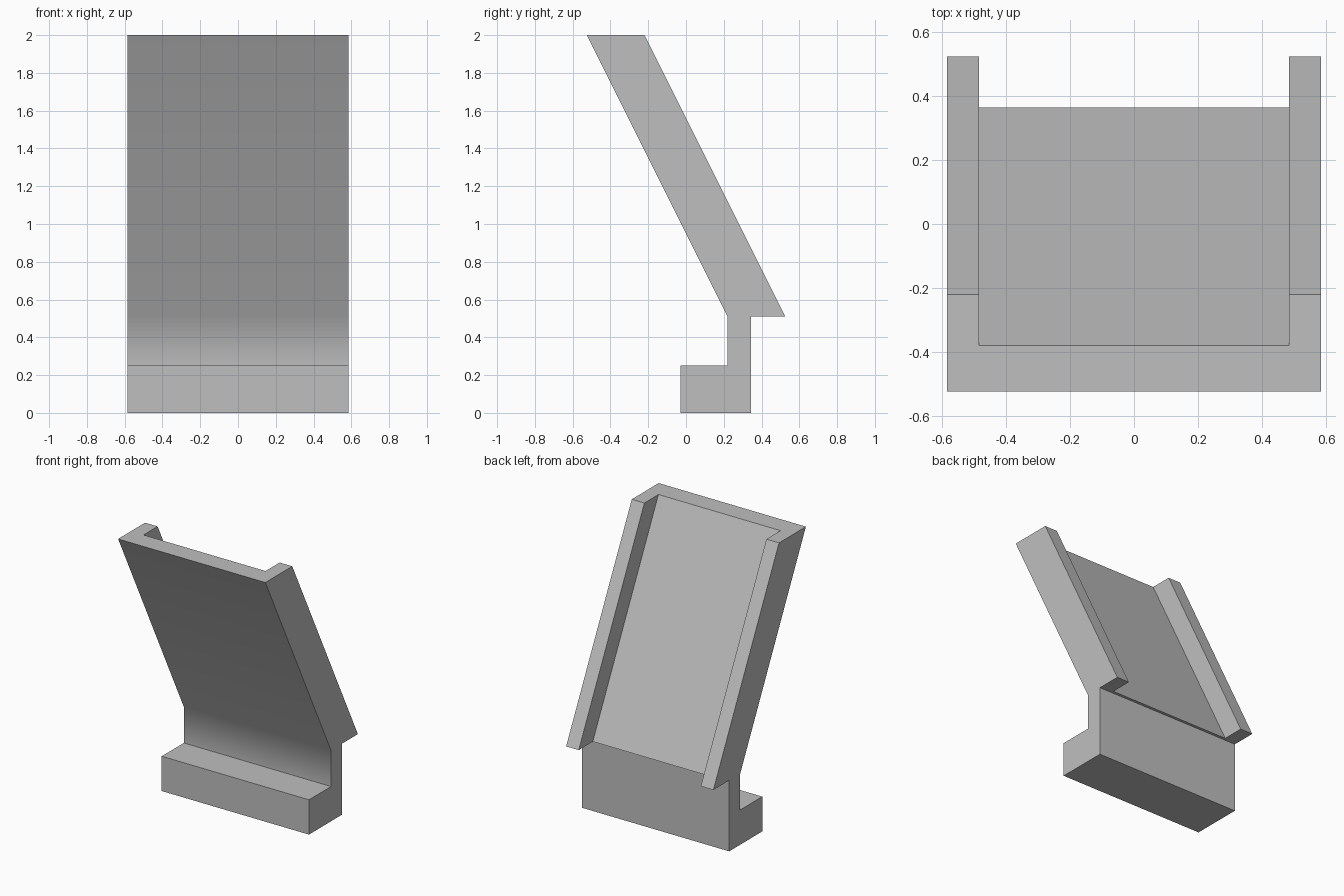
import bpy, bmesh, math

cube = bpy.data.objects.get("Cube")
if cube:
    bpy.data.objects.remove(cube, do_unlink=True)

grey = bpy.data.materials.new("plain grey")
grey.use_nodes = True
colour = (0.52, 0.52, 0.52, 1)
grey.diffuse_color = colour
grey.node_tree.nodes["Principled BSDF"].inputs["Base Color"].default_value = colour


def extrude_profile(name, profile, half_width):
    """Extrude a (y, z) side profile symmetrically along x."""
    bm = bmesh.new()
    face = bm.faces.new([bm.verts.new((-half_width, y, z)) for y, z in profile])
    moved = bmesh.ops.extrude_face_region(bm, geom=[face])["geom"]
    verts = [v for v in moved if isinstance(v, bmesh.types.BMVert)]
    bmesh.ops.translate(bm, verts=verts, vec=(2 * half_width, 0, 0))
    bmesh.ops.recalc_face_normals(bm, faces=bm.faces)
    mesh = bpy.data.meshes.new(name)
    bm.to_mesh(mesh)
    bm.free()
    mesh.materials.append(grey)
    obj = bpy.data.objects.new(name, mesh)
    bpy.context.collection.objects.link(obj)
    return obj


# Stepped foot, upright neck and leaning panel with its full rail depth
stand = extrude_profile("leaning_panel_stand", [
    (-0.03, 0), (0.345, 0), (0.345, 0.51), (0.525, 0.51), (-0.22, 2),
    (-0.525, 2), (0.22, 0.51), (0.22, 0.25), (-0.03, 0.25)], 0.585)

# Channel cut in the back, leaving a rail on each side
cutter = extrude_profile("channel_cutter", [
    (0.465, 0.31), (1, 0.31), (1, 2.2), (-0.48, 2.2)], 0.485)
cutter.hide_render = True

bpy.ops.object.select_all(action='DESELECT')
stand.select_set(True)
bpy.context.view_layer.objects.active = stand
cut = stand.modifiers.new("channel", 'BOOLEAN')
cut.operation = 'DIFFERENCE'
cut.solver = 'EXACT'
cut.object = cutter
bpy.ops.object.modifier_apply(modifier=cut.name)
bpy.data.objects.remove(cutter, do_unlink=True)

# Soft bend where the neck meets the panel, crisp edges elsewhere
bpy.ops.object.shade_smooth_by_angle(angle=math.radians(30))
weighted = stand.modifiers.new("weighted normals", 'WEIGHTED_NORMAL')
weighted.keep_sharp = True
